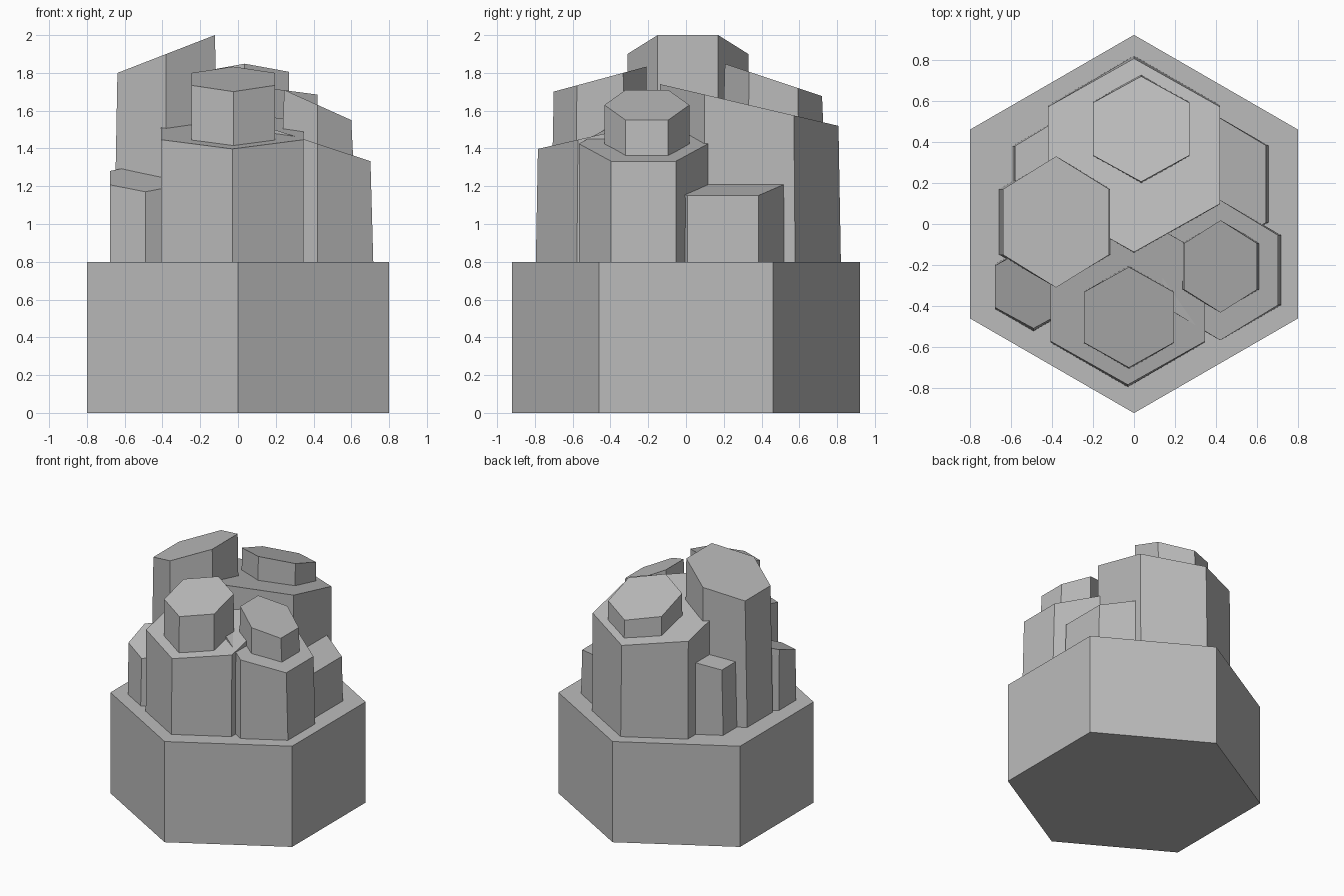
import bpy
import bmesh
import math
from mathutils import Vector

cube = bpy.data.objects.get("Cube")
if cube:
    bpy.data.objects.remove(cube, do_unlink=True)

# One grey stone colour for everything
stone = bpy.data.materials.new("grey_stone")
stone.use_nodes = True
grey = (0.5, 0.5, 0.5, 1)
stone.diffuse_color = grey
stone.node_tree.nodes["Principled BSDF"].inputs["Base Color"].default_value = grey


def hex_column(name, x, y, radius, bottom, top, slope_x=0, slope_y=0):
    """Six-sided column whose top face is tilted about its centre."""
    bm = bmesh.new()
    spin = Vector((0, 0, 1)).rotation_difference(
        Vector((-slope_x, -slope_y, 1)).normalized())
    corners = [Vector((math.sin(i * math.pi / 3), -math.cos(i * math.pi / 3), 0)) * radius
               for i in range(6)]
    low = [bm.verts.new(c + Vector((x, y, bottom))) for c in corners]
    high = [bm.verts.new(spin @ c + Vector((x, y, top))) for c in corners]
    bm.faces.new(low[::-1])
    bm.faces.new(high)
    for i in range(6):
        j = (i + 1) % 6
        bm.faces.new((low[i], low[j], high[j], high[i]))
    bmesh.ops.recalc_face_normals(bm, faces=bm.faces)
    mesh = bpy.data.meshes.new(name)
    bm.to_mesh(mesh)
    bm.free()
    mesh.materials.append(stone)
    obj = bpy.data.objects.new(name, mesh)
    bpy.context.collection.objects.link(obj)


# Plinth
hex_column("base", 0, 0, 0.922, 0, 0.8)

# Columns rising from the plinth
hex_column("back_column", 0, 0.335, 0.485, 0.8, 1.63, slope_y=-0.234)
hex_column("tall_column", -0.38, 0.01, 0.32, 0.8, 1.90, slope_x=0.388)
hex_column("front_column", -0.03, -0.36, 0.435, 0.8, 1.495, slope_y=0.23)
hex_column("side_column", 0.42, -0.225, 0.342, 0.8, 1.425, slope_x=-0.33)
hex_column("front_short_column", -0.49, -0.305, 0.217, 0.8, 1.244, slope_y=0.36)
hex_column("side_short_column", 0.33, 0.195, 0.375, 0.8, 1.232, slope_x=-0.26)
hex_column("back_short_column", -0.35, 0.24, 0.28, 0.8, 1.39, slope_x=0.32)

# Smaller crystals standing on the column tops
hex_column("back_cap", 0.035, 0.463, 0.271, 1.35, 1.763, slope_y=-0.333)
hex_column("front_cap", -0.025, -0.455, 0.254, 1.25, 1.767, slope_y=0.27)
hex_column("side_cap", 0.422, -0.207, 0.225, 1.2, 1.63, slope_x=-0.45)
